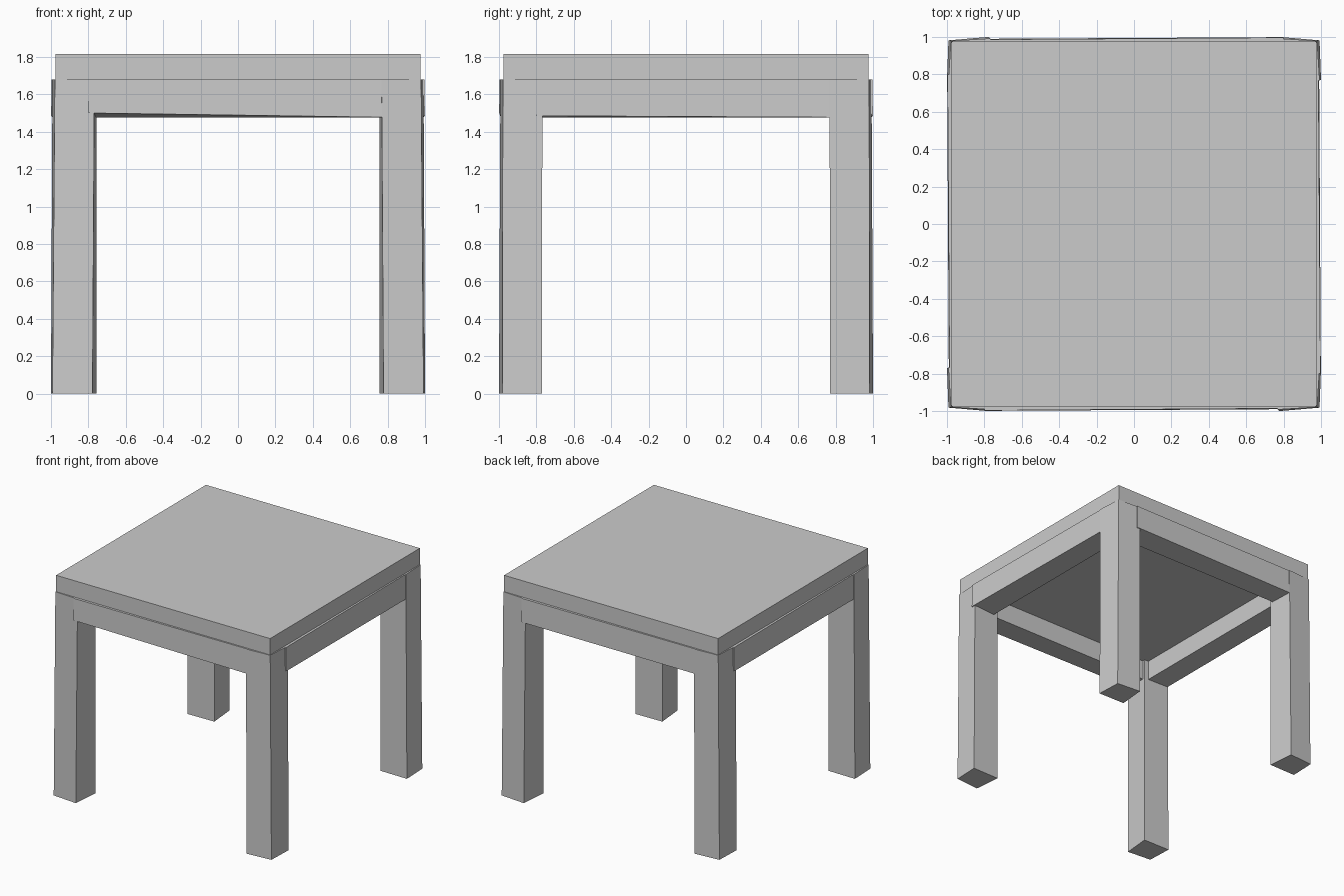
import bpy
import bmesh
from math import pi
from mathutils import Matrix

cube = bpy.data.objects.get("Cube")
if cube:
    bpy.data.objects.remove(cube)

grey = bpy.data.materials.new("plain grey")
grey.use_nodes = True
colour = (0.6, 0.6, 0.6, 1)
grey.diffuse_color = colour
grey.node_tree.nodes["Principled BSDF"].inputs["Base Color"].default_value = colour


def loft(name, bottom, top, transform=Matrix()):
    """Box-like solid between two four-point rings, then turned or mirrored."""
    bm = bmesh.new()
    low = [bm.verts.new(p) for p in bottom]
    high = [bm.verts.new(p) for p in top]
    bm.faces.new(low[::-1])
    bm.faces.new(high)
    for i in range(4):
        j = (i + 1) % 4
        bm.faces.new((low[i], low[j], high[j], high[i]))
    bm.transform(transform)
    bmesh.ops.recalc_face_normals(bm, faces=bm.faces)
    mesh = bpy.data.meshes.new(name)
    bm.to_mesh(mesh)
    bm.free()
    mesh.materials.append(grey)
    obj = bpy.data.objects.new(name, mesh)
    bpy.context.collection.objects.link(obj)


def square(r, z):
    return [(-r, -r, z), (r, -r, z), (r, r, z), (-r, r, z)]


FRAME = 1.68  # top of the legs and rails

# Table top, let a little way down into the frame
loft("table_top", square(0.975, 1.64), square(0.975, 1.815))

# Slightly skewed, tapered legs: outer, front, inner and side corners, mirrored
foot = [(0.992, 0.982, 0), (0.778, 1.0, 0), (0.757, 0.773, 0), (1.0, 0.77, 0)]
head = [(0.979, 0.979, FRAME), (0.768, 0.992, FRAME),
        (0.757, 0.773, FRAME), (0.992, 0.768, FRAME)]
for depth, sy in (("front", -1), ("back", 1)):
    for side, sx in (("left", 1), ("right", -1)):
        loft(f"{depth}_{side}_leg", foot, head, Matrix.Diagonal((sx, sy, 1, 1)))

# Rails between the legs; the front one has a sloping lower edge
INNER = 0.795
for i, side in enumerate(("front", "left", "back", "right")):
    lift = 1.5 if side == "front" else 1.485
    loft(side + "_rail",
         [(-0.8, -0.999, lift), (0.8, -0.99, 1.477), (0.8, -INNER, 1.475), (-0.8, -INNER, 1.475)],
         [(-0.8, -0.997, FRAME), (0.8, -0.986, FRAME), (0.8, -INNER, FRAME), (-0.8, -INNER, FRAME)],
         Matrix.Rotation(i * pi / 2, 4, "Z"))
